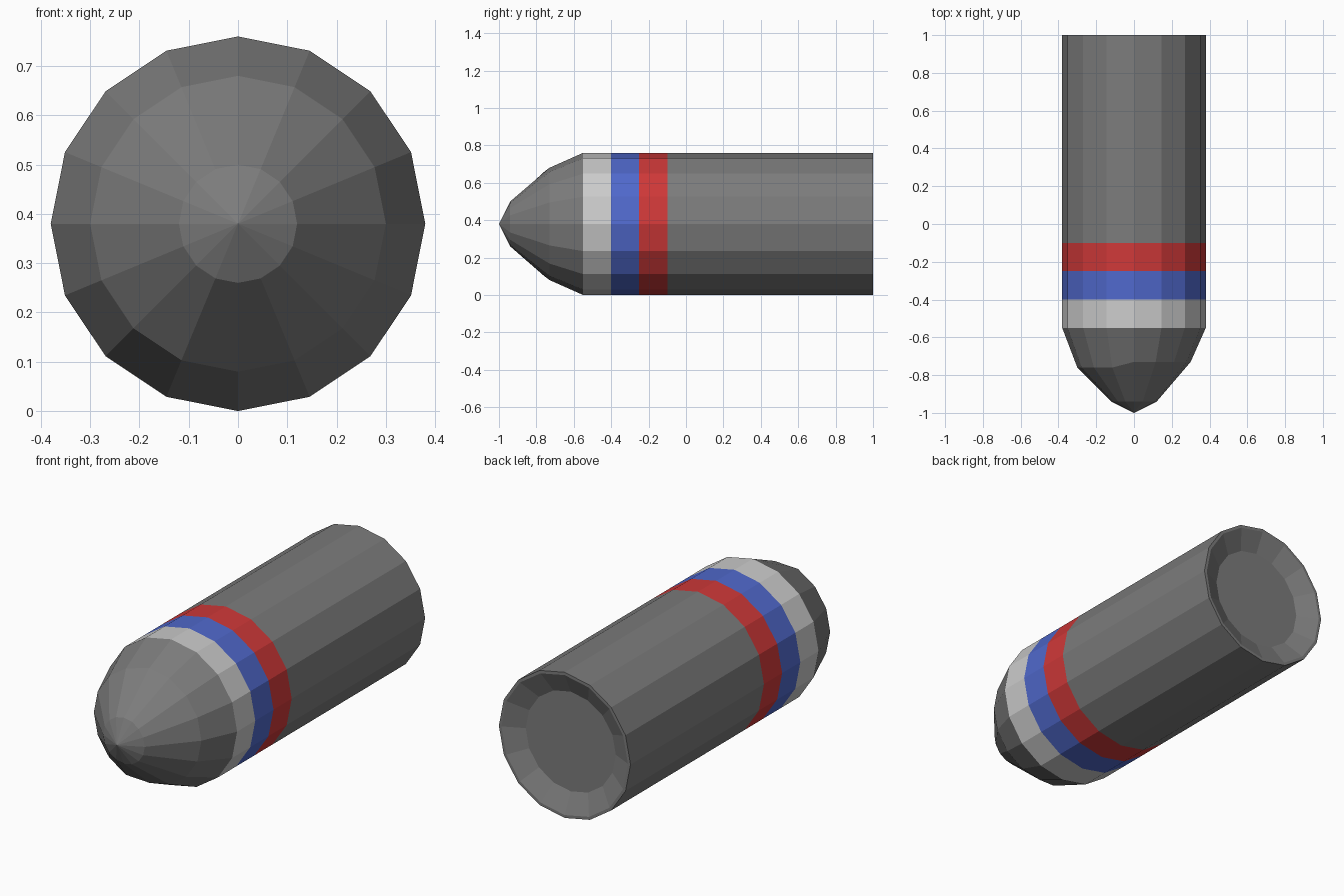
import bpy, bmesh
from math import sin, cos, tau

if "Cube" in bpy.data.objects:
    bpy.data.objects.remove(bpy.data.objects["Cube"])

SIDES = 16
AXIS_Z = 0.38
R = 0.38


def material(name, rgb):
    m = bpy.data.materials.new(name)
    m.diffuse_color = (*rgb, 1)
    m.use_nodes = True
    m.node_tree.nodes["Principled BSDF"].inputs["Base Color"].default_value = m.diffuse_color
    return m


def turned(name, profile, mat, cap_end=False):
    """Faceted shell around the y axis; profile runs front to back as
    (radius, y) or (radius, y_right, y_left) for an uneven ring."""
    bm = bmesh.new()
    rings = []
    for r, y, *left in profile:
        if r == 0:
            rings.append([bm.verts.new((0, y, AXIS_Z))] * SIDES)
            continue
        ring = []
        for i in range(SIDES):
            a = tau * i / SIDES
            yy = left[0] if left and i > SIDES // 2 else y
            ring.append(bm.verts.new((r * sin(a), yy, AXIS_Z + r * cos(a))))
        rings.append(ring)
    for a, b in zip(rings, rings[1:]):
        for i in range(SIDES):
            j = (i + 1) % SIDES
            corners = [a[i], a[j], b[j], b[i]]
            bm.faces.new(list(dict.fromkeys(corners)))
    if cap_end:
        bm.faces.new(rings[-1])
    me = bpy.data.meshes.new(name)
    bm.to_mesh(me)
    bm.free()
    me.materials.append(mat)
    ob = bpy.data.objects.new(name, me)
    bpy.context.collection.objects.link(ob)
    return ob


dark = material("dark_grey", (0.20, 0.20, 0.20))
white = material("white", (0.75, 0.75, 0.75))
blue = material("blue", (0.08, 0.14, 0.60))
red = material("red", (0.62, 0.04, 0.04))

# Faceted nose, its middle ring sitting slightly further forward on the left
turned("nose", [(0, -1), (0.12, -0.94), (0.30, -0.73, -0.76), (R, -0.55)], dark)

# Coloured bands
for k, (name, mat) in enumerate([("white_band", white), ("blue_band", blue), ("red_band", red)]):
    y = -0.55 + 0.15 * k
    turned(name, [(R, y), (R, y + 0.15)], mat)

# Casing with a thin rim and a dished base
turned("casing", [(R, -0.10), (R, 1.0), (0.365, 1.0), (0.26, 0.95)], dark, cap_end=True)
